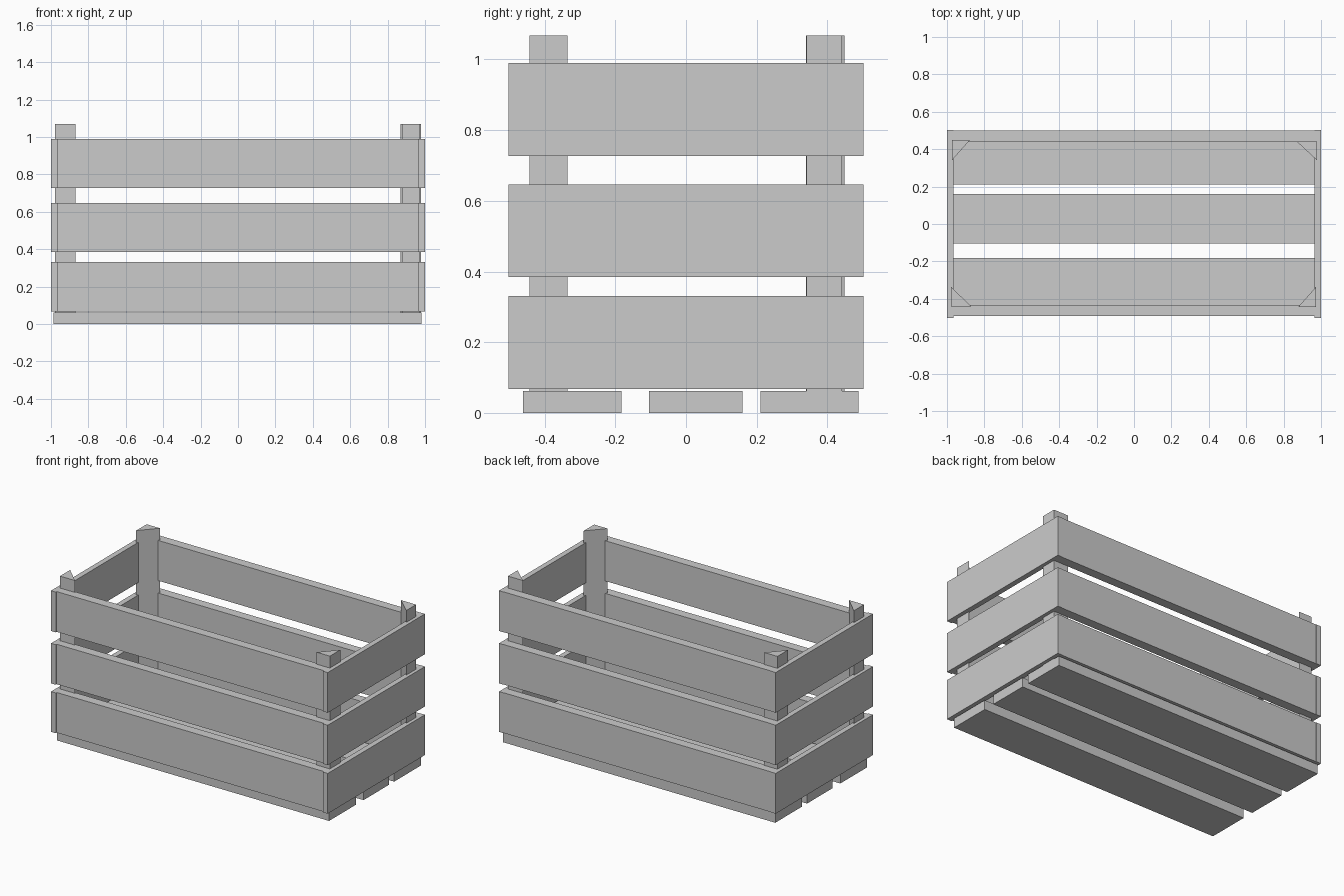
import bpy

if "Cube" in bpy.data.objects:
    bpy.data.objects.remove(bpy.data.objects["Cube"])


def prism(name, outline, z0, z1):
    """Extrude a counter-clockwise xy outline from z0 to z1."""
    n = len(outline)
    verts = [(x, y, z) for z in (z0, z1) for x, y in outline]
    faces = [tuple(reversed(range(n))), tuple(range(n, 2 * n))]
    faces += [(i, (i + 1) % n, n + (i + 1) % n, n + i) for i in range(n)]
    mesh = bpy.data.meshes.new(name)
    mesh.from_pydata(verts, [], faces)
    obj = bpy.data.objects.new(name, mesh)
    bpy.context.collection.objects.link(obj)
    return obj


def board(name, x0, x1, y0, y1, z0, z1):
    return prism(name, [(x0, y0), (x1, y0), (x1, y1), (x0, y1)], z0, z1)


# Floor slats
for i, (y0, y1) in enumerate([(-0.461, -0.183), (-0.105, 0.16), (0.211, 0.488)]):
    board(f"floor_slat_{i + 1}", -0.987, 0.981, y0, y1, 0, 0.062)

# Three tiers of wall boards
for i, (z0, z1) in enumerate([(0.068, 0.331), (0.385, 0.646), (0.727, 0.99)]):
    board(f"front_board_{i + 1}", -0.965, 0.965, -0.493, -0.432, z0, z1)
    board(f"back_board_{i + 1}", -0.965, 0.965, 0.439, 0.5, z0, z1)
    board(f"left_board_{i + 1}", -1.0, -0.965, -0.502, 0.502, z0, z1)
    board(f"right_board_{i + 1}", 0.965, 1.0, -0.502, 0.502, z0, z1)

# Triangular corner posts: outer corner, leg along x, leg along y
posts = {
    "front_left_post": (-0.978, -0.441, 0.108, 0.105),
    "front_right_post": (0.974, -0.443, -0.096, 0.108),
    "back_left_post": (-0.974, 0.448, 0.096, -0.108),
    "back_right_post": (0.978, 0.441, -0.108, -0.1),
}
for name, (x, y, dx, dy) in posts.items():
    outline = [(x, y), (x + dx, y), (x, y + dy)]
    if dx * dy < 0:
        outline.reverse()
    prism(name, outline, 0.062, 1.068)
